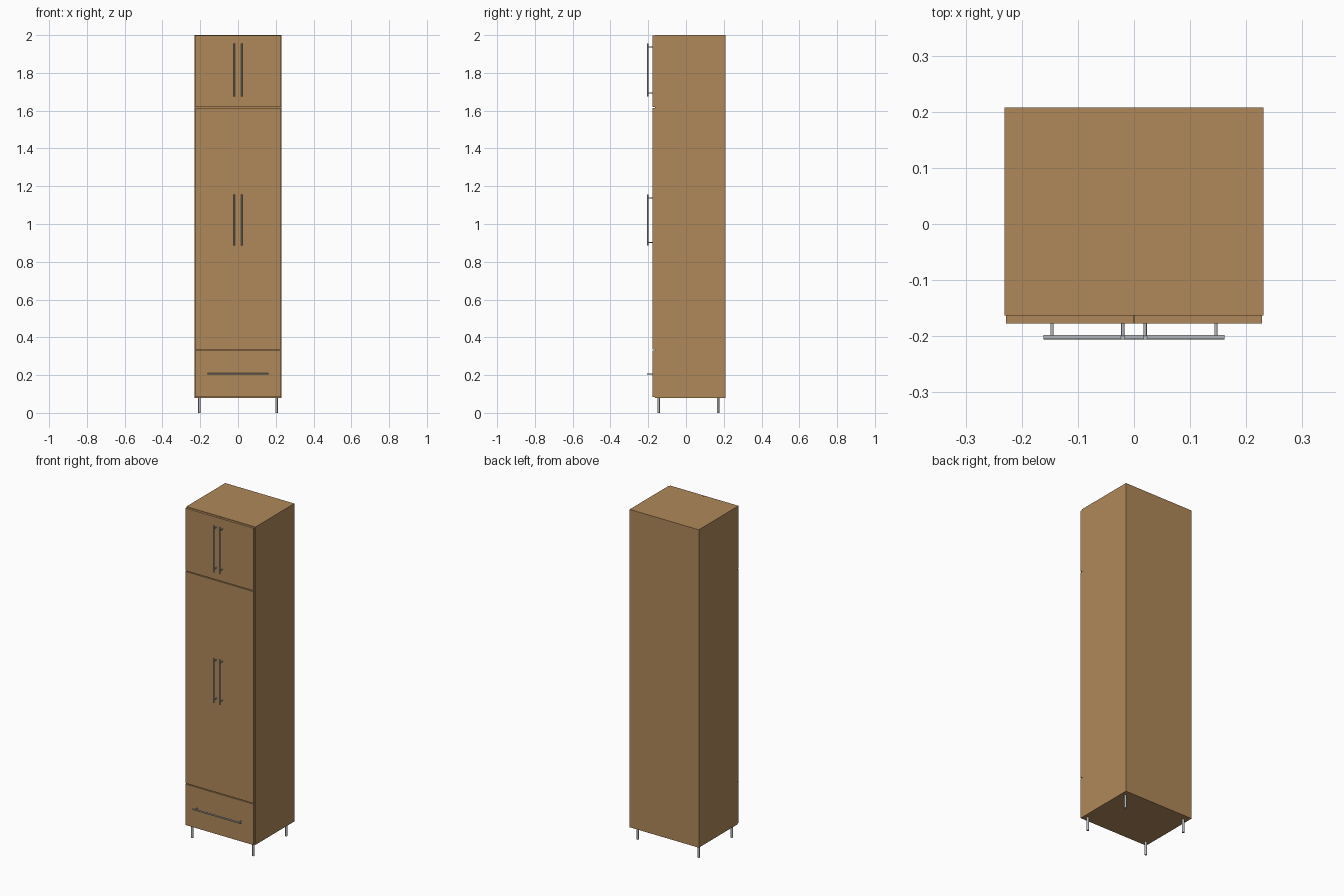
import bpy
from mathutils import Vector

if "Cube" in bpy.data.objects:
    bpy.data.objects.remove(bpy.data.objects["Cube"], do_unlink=True)


def material(name, color):
    mat = bpy.data.materials.new(name)
    mat.use_nodes = True
    mat.diffuse_color = color
    mat.node_tree.nodes["Principled BSDF"].inputs["Base Color"].default_value = color
    return mat


wood = material("warm wood", (0.434, 0.25, 0.102, 1))
metal = material("brushed metal", (0.47, 0.48, 0.51, 1))


def box(name, low, high):
    low, high = Vector(low), Vector(high)
    bpy.ops.mesh.primitive_cube_add(size=1, location=(low + high) / 2)
    obj = bpy.context.object
    obj.name = name
    obj.scale = high - low
    bpy.ops.object.transform_apply(location=False, rotation=False, scale=True)
    obj.data.materials.append(wood)
    return obj


def rod(name, start, end, radius):
    start, end = Vector(start), Vector(end)
    axis = end - start
    bpy.ops.mesh.primitive_cylinder_add(
        vertices=16, radius=radius, depth=axis.length, location=(start + end) / 2,
        rotation=axis.to_track_quat("Z", "Y").to_euler())
    obj = bpy.context.object
    obj.name = name
    obj.data.materials.append(metal)
    bpy.ops.object.shade_smooth_by_angle()
    return obj


BASE, TOP = 0.08, 2.0
HALF_WIDTH, BACK = 0.231, 0.208
CARCASS_FRONT, DOOR_FRONT, BAR_Y = -0.163, -0.177, -0.202
DOOR_EDGE, GAP = 0.228, 0.001


def handle(name, start, end, inset):
    """Bar handle on two stand-off posts."""
    start, end = Vector(start), Vector(end)
    rod(name + "_bar", start, end, 0.004)
    step = (end - start).normalized() * inset
    for label, point in (("first", start + step), ("second", end - step)):
        rod(f"{name}_{label}_post", point, (point.x, CARCASS_FRONT - 0.01, point.z), 0.0028)


# Cabinet body
box("cabinet_body", (-HALF_WIDTH, CARCASS_FRONT, BASE), (HALF_WIDTH, BACK, TOP))

# Paired doors with vertical handles
for tier, low, high, grip_low, grip_high in (
        ("upper", 1.619, 1.997, 1.675, 1.955),
        ("tall", 0.335, 1.614, 0.885, 1.155)):
    for side, sign in (("left", 1), ("right", -1)):
        xs = sorted((sign * GAP, sign * DOOR_EDGE))
        box(f"{tier}_{side}_door", (xs[0], DOOR_FRONT, low), (xs[1], CARCASS_FRONT, high))
        handle(f"{tier}_{side}_handle", (sign * 0.02, BAR_Y, grip_low),
               (sign * 0.02, BAR_Y, grip_high), 0.018)

# Drawer with horizontal handle
box("drawer_front", (-DOOR_EDGE, DOOR_FRONT, 0.083), (DOOR_EDGE, CARCASS_FRONT, 0.33))
handle("drawer_handle", (-0.161, BAR_Y, 0.206), (0.161, BAR_Y, 0.206), 0.015)

# Legs
for side, x in (("left", 0.204), ("right", -0.204)):
    for end, y in (("front", -0.145), ("back", 0.17)):
        rod(f"{end}_{side}_leg", (x, y, 0), (x, y, BASE), 0.0065)
